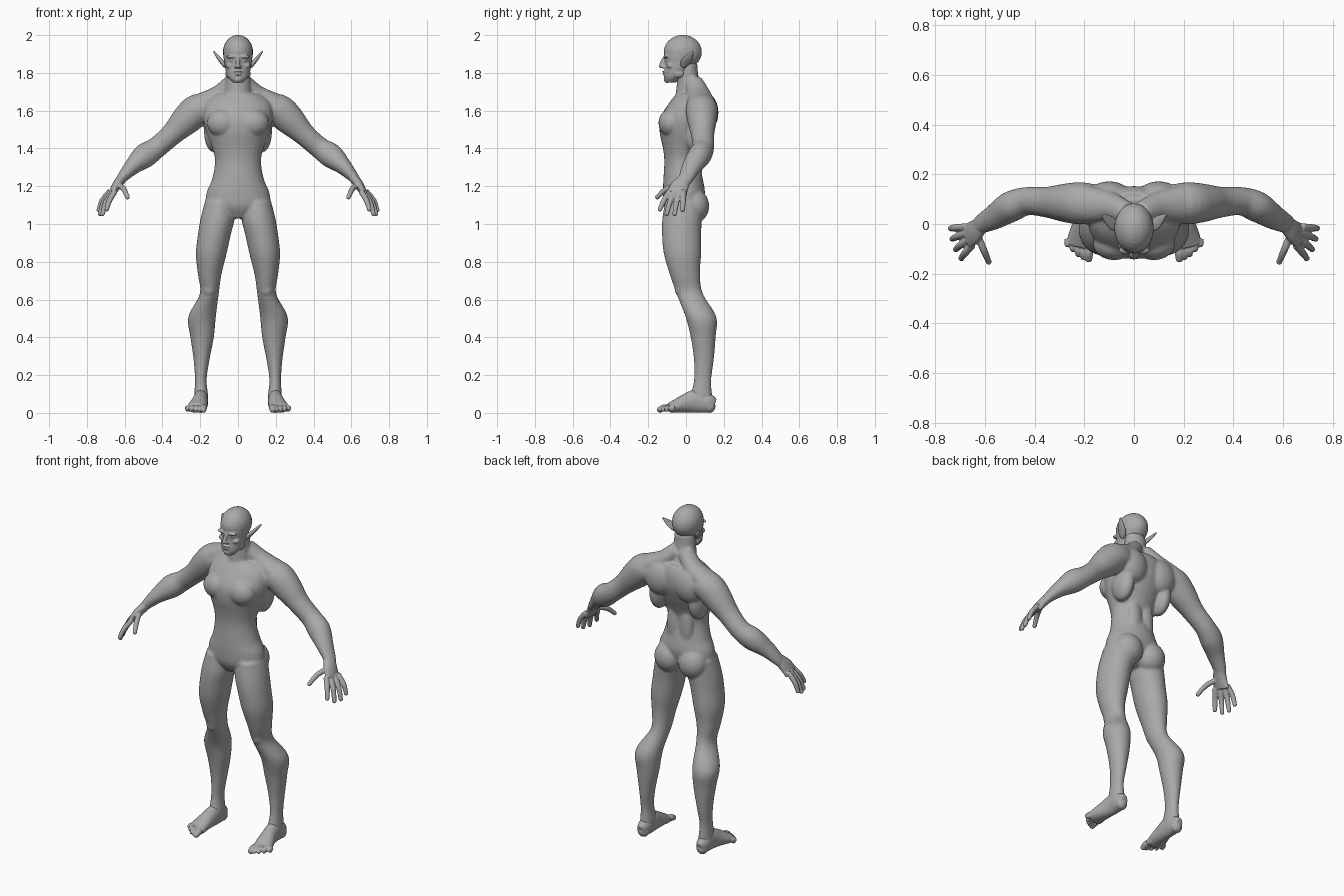
import bpy
import bmesh
from math import cos, sin, tau
from mathutils import Matrix, Vector

cube = bpy.data.objects.get("Cube")
if cube:
    bpy.data.objects.remove(cube, do_unlink=True)

BOTH = (1, -1)
CENTRE = (1,)

skin = bpy.data.materials.new("grey_skin")
skin.use_nodes = True
skin.diffuse_color = (0.4, 0.4, 0.4, 1)
skin.node_tree.nodes["Principled BSDF"].inputs["Base Color"].default_value = skin.diffuse_color


def blend(rings, steps=5):
    """Smoothly interpolate the numbers of neighbouring rings."""
    padded = [rings[0], *rings, rings[-1]]
    result = []
    for before, start, end, after in zip(padded, padded[1:], padded[2:], padded[3:]):
        for step in range(steps):
            t = step / steps
            result.append([
                b + 0.5 * t * (c - a + t * (2 * a - 5 * b + 4 * c - d + t * (3 * (b - c) + d - a)))
                for a, b, c, d in zip(before, start, end, after)])
    result.append(rings[-1])
    return result


def skin_rings(bm, loops):
    """Bridge rings of points into a closed tube."""
    rows = [[bm.verts.new(point) for point in loop] for loop in loops]
    count = len(rows[0])
    for low, high in zip(rows, rows[1:]):
        for i in range(count):
            j = (i + 1) % count
            bm.faces.new((low[i], low[j], high[j], high[i]))
    bm.faces.new(rows[0])
    bm.faces.new(rows[-1])


def ring(centre, u, v, side, count=28):
    points = [centre + u * cos(tau * i / count) + v * sin(tau * i / count) for i in range(count)]
    return [Vector((p.x * side, p.y, max(p.z, 0))) for p in points]


def column(bm, rings, sides):
    """Upright form; each ring is height, x, half width, front y, back y."""
    for side in sides:
        skin_rings(bm, [
            ring(Vector((x, (front + back) / 2, z)), Vector((wide, 0, 0)),
                 Vector((0, (back - front) / 2, 0)), side)
            for z, x, wide, front, back in blend(rings)])


def limb(bm, rings, sides, across=(0, 1, 0)):
    """Form along a path; each ring is x, y, z, thickness and breadth radii."""
    path = blend(rings)
    centres = [Vector(r[:3]) for r in path]
    for side in sides:
        loops = []
        for i, (centre, r) in enumerate(zip(centres, path)):
            along = (centres[min(i + 1, len(path) - 1)] - centres[max(i - 1, 0)]).normalized()
            v = Vector(across)
            v = (v - along * v.dot(along)).normalized()
            loops.append(ring(centre, v.cross(along) * r[3], v * r[4], side))
        skin_rings(bm, loops)


def ball(bm, centre, radii, sides):
    for side in sides:
        place = Matrix.Translation((centre[0] * side, *centre[1:])) @ Matrix.Diagonal((*radii, 1))
        bmesh.ops.create_uvsphere(bm, u_segments=24, v_segments=14, radius=1, matrix=place)


def digit(bm, root, middle, tip, radius, sides):
    """Finger or toe with a round end."""
    limb(bm, [(*root, radius, radius), (*middle, radius, radius),
              (*tip, radius * 0.8, radius * 0.8)], sides)
    ball(bm, tip, [radius * 0.85] * 3, sides)


def finish(name, bm, voxel, passes):
    """Fuse the overlapping masses into one smooth skin."""
    bmesh.ops.recalc_face_normals(bm, faces=bm.faces)
    mesh = bpy.data.meshes.new(name)
    bm.to_mesh(mesh)
    bm.free()
    mesh.materials.append(skin)
    obj = bpy.data.objects.new(name, mesh)
    bpy.context.collection.objects.link(obj)
    fuse = obj.modifiers.new("fuse", 'REMESH')
    fuse.mode = 'VOXEL'
    fuse.voxel_size = voxel
    fuse.use_smooth_shade = True
    soften = obj.modifiers.new("soften", 'SMOOTH')
    soften.factor = 0.5
    soften.iterations = passes


# Body: trunk and neck
body = bmesh.new()
column(body, [
    (1.03, 0, .05, -.08, .03), (1.09, 0, .16, -.115, .08), (1.16, 0, .168, -.122, .1),
    (1.235, 0, .138, -.12, .09), (1.33, 0, .122, -.115, .07), (1.4, 0, .136, -.122, .085),
    (1.49, 0, .168, -.14, .125), (1.565, 0, .185, -.135, .15), (1.64, 0, .175, -.09, .15),
    (1.69, 0, .12, -.05, .13)], CENTRE)
column(body, [
    (1.62, 0, .085, -.06, .12), (1.68, 0, .075, -.055, .105), (1.73, 0, .068, -.05, .08),
    (1.79, 0, .064, -.045, .065), (1.85, 0, .06, -.04, .06)], CENTRE)

# Body: chest, shoulder blade, side, seat and kneecap muscles
for centre, radii in (
        ((.08, -.08, 1.535), (.085, .066, .075)),
        ((.1, .11, 1.59), (.09, .062, .1)),
        ((.13, .06, 1.49), (.05, .08, .11)),
        ((.04, .055, 1.3), (.045, .03, .14)),
        ((.08, .045, 1.095), (.085, .078, .09)),
        ((.152, -.03, .655), (.034, .03, .04))):
    ball(body, centre, radii, BOTH)

# Body: neck to shoulder slope
limb(body, [(.03, .04, 1.75, .045, .05), (.1, .07, 1.685, .05, .06),
            (.19, .08, 1.64, .055, .075)], BOTH)

# Body: arms
limb(body, [
    (.14, .08, 1.6, .07, .075), (.21, .083, 1.605, .085, .085), (.275, .085, 1.55, .08, .078),
    (.35, .088, 1.475, .06, .062), (.43, .092, 1.405, .057, .057), (.495, .07, 1.36, .065, .062),
    (.56, .03, 1.303, .044, .052), (.615, 0, 1.243, .028, .04), (.632, -.016, 1.22, .022, .036)], BOTH)

# Body: legs
column(body, [
    (1.12, .1, .075, -.11, .09), (1.03, .108, .09, -.125, .085), (.945, .125, .087, -.127, .08),
    (.84, .142, .081, -.117, .08), (.73, .15, .062, -.085, .074), (.63, .152, .05, -.05, .09),
    (.51, .19, .073, -.003, .16), (.4, .19, .062, .025, .157), (.28, .193, .042, .042, .147),
    (.175, .197, .031, .042, .134), (.09, .195, .037, .025, .138), (.05, .195, .034, .03, .138)], BOTH)
finish("body", body, .0065, 9)

# Head: skull and face
head = bmesh.new()
ball(head, (0, -.017, 1.91), (.08, .101, .091), CENTRE)
column(head, [
    (1.748, 0, .028, -.105, -.055), (1.775, 0, .052, -.115, -.02), (1.81, 0, .065, -.114, .02),
    (1.85, 0, .072, -.112, .05), (1.89, 0, .077, -.117, .065), (1.93, 0, .076, -.112, .07)], CENTRE)
limb(head, [(0, -.11, 1.885, .008, .01), (0, -.123, 1.855, .01, .014),
            (0, -.13, 1.832, .014, .014)], CENTRE)
for centre, radii in (
        ((0, -.134, 1.835), (.01, .01, .01)),
        ((0, -.112, 1.806), (.024, .014, .006)),
        ((0, -.111, 1.792), (.02, .014, .006)),
        ((0, -.1, 1.767), (.024, .018, .02))):
    ball(head, centre, radii, CENTRE)

# Head: brow, eye, cheek, nostril and jaw corner
for centre, radii in (
        ((.032, -.105, 1.886), (.03, .016, .009)),
        ((.03, -.098, 1.866), (.015, .011, .008)),
        ((.044, -.082, 1.838), (.022, .022, .016)),
        ((.012, -.12, 1.831), (.008, .011, .008)),
        ((.05, -.04, 1.795), (.017, .03, .022))):
    ball(head, centre, radii, BOTH)
finish("head", head, .004, 3)

for label, side in (("left", 1), ("right", -1)):
    here = (side,)

    # Pointed ear
    ear = bmesh.new()
    limb(ear, [(.066, -.018, 1.832, .01, .012), (.082, -.004, 1.855, .012, .026),
               (.103, .015, 1.88, .01, .023), (.13, .038, 1.915, .004, .005)], here)
    finish(label + "_ear", ear, .004, 2)

    # Hand with palm, fingers and thumb
    hand = bmesh.new()
    limb(hand, [(.6, .01, 1.255, .026, .034), (.622, -.01, 1.232, .026, .039),
                (.645, -.033, 1.2, .024, .048), (.667, -.048, 1.162, .018, .053)], here)
    for root, middle, tip in (
            ((.65, -.085, 1.175), (.68, -.117, 1.125), (.695, -.138, 1.078)),
            ((.662, -.062, 1.17), (.698, -.085, 1.115), (.717, -.102, 1.054)),
            ((.672, -.036, 1.17), (.71, -.05, 1.115), (.731, -.06, 1.054)),
            ((.677, -.012, 1.175), (.718, -.015, 1.125), (.737, -.018, 1.075)),
            ((.63, -.045, 1.205), (.605, -.105, 1.185), (.585, -.152, 1.142))):
        digit(hand, root, middle, tip, .0145, here)
    finish(label + "_hand", hand, .004, 3)

    # Foot with heel, arch and toes
    foot = bmesh.new()
    limb(foot, [(.197, .15, .04, .022, .035), (.197, .12, .05, .036, .05),
                (.197, .06, .062, .039, .062), (.203, .005, .052, .043, .052),
                (.212, -.045, .038, .051, .038), (.222, -.088, .026, .053, .026)],
         here, across=(0, 0, 1))
    ball(foot, (.197, .125, .036), (.034, .031, .036), here)
    for toe in range(5):
        x = .183 + .021 * toe
        reach = -.138 + .004 * toe * toe
        radius = .019 if toe == 0 else .0135
        digit(foot, (x, -.06, .026), (x, reach / 2 - .045, .026), (x, reach, .017), radius, here)
    finish(label + "_foot", foot, .004, 3)
